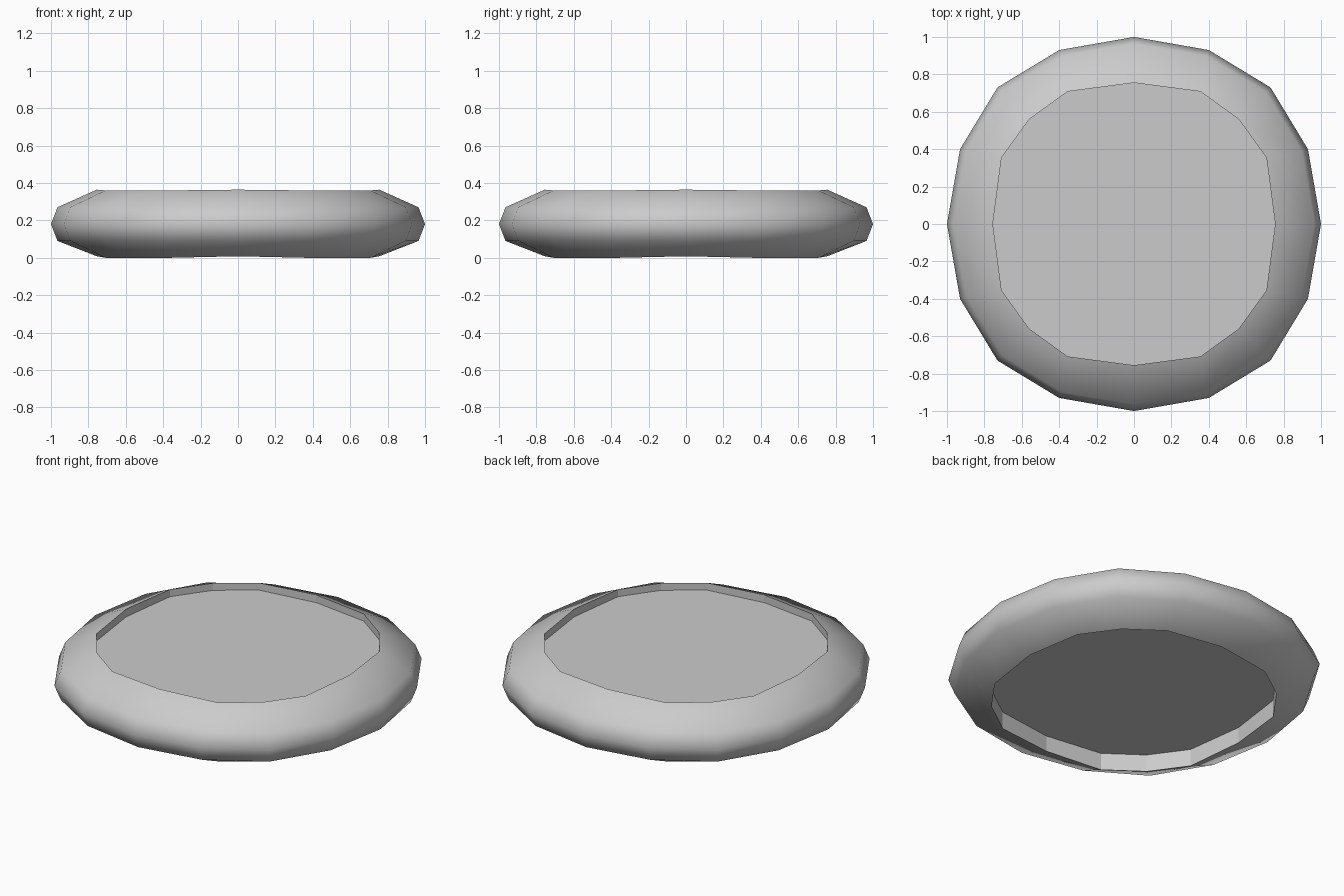
import bpy, bmesh

if "Cube" in bpy.data.objects:
    bpy.data.objects.remove(bpy.data.objects["Cube"])


def sixteen_sided(axis, near, diag):
    """Sixteen-sided outline from three points of one eighth: on-axis, in-between, diagonal."""
    pts = []
    x, y = near
    quarter = [(axis, 0), (x, y), (diag, diag), (y, x)]
    for _ in range(4):
        pts += quarter
        quarter = [(-b, a) for a, b in quarter]
    return pts


outer = sixteen_sided(1.0, (0.93, 0.40), 0.73)
inner = sixteen_sided(0.755, (0.708, 0.355), 0.56)
shoulder = [(x * 0.965, y * 0.965) for x, y in outer]

bm = bmesh.new()


def ring(points, z, axis_shift=0.0):
    # On-axis corners may sit slightly higher or lower
    return [bm.verts.new((x, y, z + (axis_shift if i % 4 == 0 else 0)))
            for i, (x, y) in enumerate(points)]


# Cross-section from the recessed base, around the rim, to the recessed top
rings = [
    ring(inner, 0.105),
    ring(inner, 0.0, 0.008),
    ring(shoulder, 0.09),
    ring(outer, 0.18),
    ring(shoulder, 0.27),
    ring(inner, 0.36, 0.004),
    ring(inner, 0.316),
]
for level, (a, b) in enumerate(zip(rings, rings[1:])):
    for i in range(16):
        j = (i + 1) % 16
        f = bm.faces.new((a[i], a[j], b[j], b[i]))
        f.smooth = 1 <= level <= 4

# Flat recessed panels
bm.faces.new(list(reversed(rings[0])))
bm.faces.new(rings[-1])

# Crisp lips around both recesses
for lip in (rings[0], rings[1], rings[5], rings[6]):
    for i in range(16):
        bm.edges.get((lip[i], lip[(i + 1) % 16])).smooth = False

bmesh.ops.recalc_face_normals(bm, faces=bm.faces)
mesh = bpy.data.meshes.new("rounded_disc")
bm.to_mesh(mesh)
bm.free()
disc = bpy.data.objects.new("rounded_disc", mesh)
bpy.context.collection.objects.link(disc)
